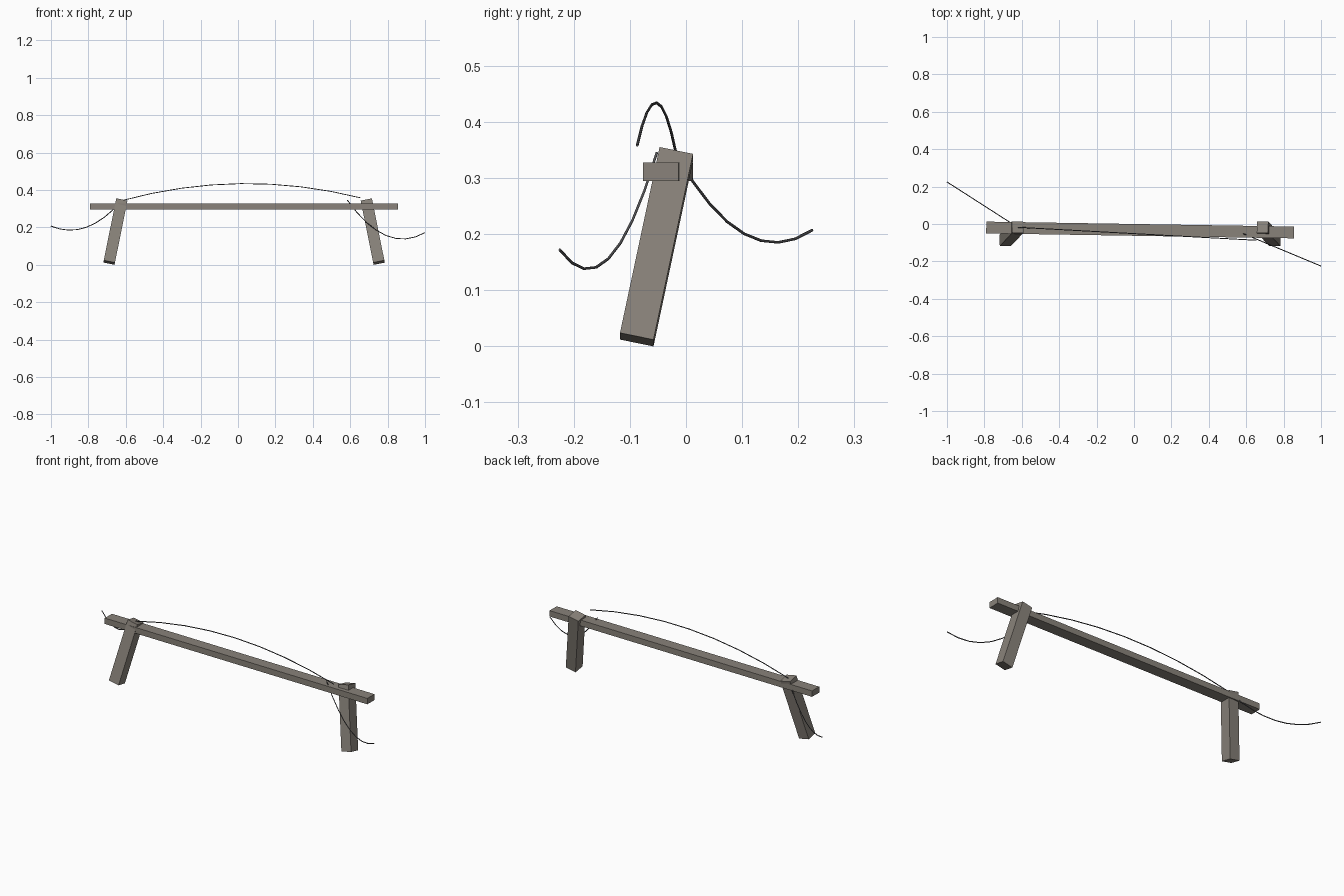
import bpy
from math import radians, atan2
from mathutils import Euler, Vector

if "Cube" in bpy.data.objects:
    bpy.data.objects.remove(bpy.data.objects["Cube"])


def material(name, color):
    m = bpy.data.materials.new(name)
    m.diffuse_color = (*color, 1)
    m.use_nodes = True
    m.node_tree.nodes["Principled BSDF"].inputs["Base Color"].default_value = m.diffuse_color
    return m


wood = material("weathered_wood", (0.25, 0.225, 0.195))
dark = material("dark_wire", (0.09, 0.09, 0.095))


def box(name, loc, size, rot):
    bpy.ops.mesh.primitive_cube_add(size=1, location=loc, rotation=rot)
    ob = bpy.context.object
    ob.name = name
    ob.scale = size
    bpy.ops.object.transform_apply(location=False, rotation=False, scale=True)
    ob.data.materials.append(wood)
    return ob


def wire(name, start, end, bow, segments=8, radius=0.0025):
    """Thin parabolic strand; bow is the height of its middle over the chord."""
    cu = bpy.data.curves.new(name, 'CURVE')
    cu.dimensions = '3D'
    cu.bevel_depth = radius
    cu.bevel_resolution = 1
    cu.use_fill_caps = True
    sp = cu.splines.new('POLY')
    sp.points.add(segments)
    for i, p in enumerate(sp.points):
        t = i / segments
        co = Vector(start).lerp(Vector(end), t)
        co.z += 4 * bow * t * (1 - t)
        p.co = (*co, 1)
    cu.materials.append(dark)
    ob = bpy.data.objects.new(name, cu)
    bpy.context.collection.objects.link(ob)


# Rail, turned slightly about z
box("rail", (0.0325, -0.032, 0.3115), (1.645, 0.063, 0.033),
    (0, 0, -atan2(0.0265, 1.645)))

# Leaning posts, mirrored about the middle of the rail
for side, name in ((1, "right_post"), (-1, "left_post")):
    box(name, (0.0325 + side * 0.688, -0.0525, 0.1775), (0.061, 0.061, 0.345),
        Euler((radians(-11.8), radians(-11.4 * side), 0)))

# Loose wire strands
wire("middle_wire", (-0.622, -0.0175, 0.343), (0.655, -0.087, 0.358), 0.0835)
wire("left_wire", (-0.622, -0.0175, 0.342), (-1.0, 0.225, 0.207), -0.074)
wire("right_wire", (0.585, -0.052, 0.345), (1.0, -0.225, 0.172), -0.1025)
